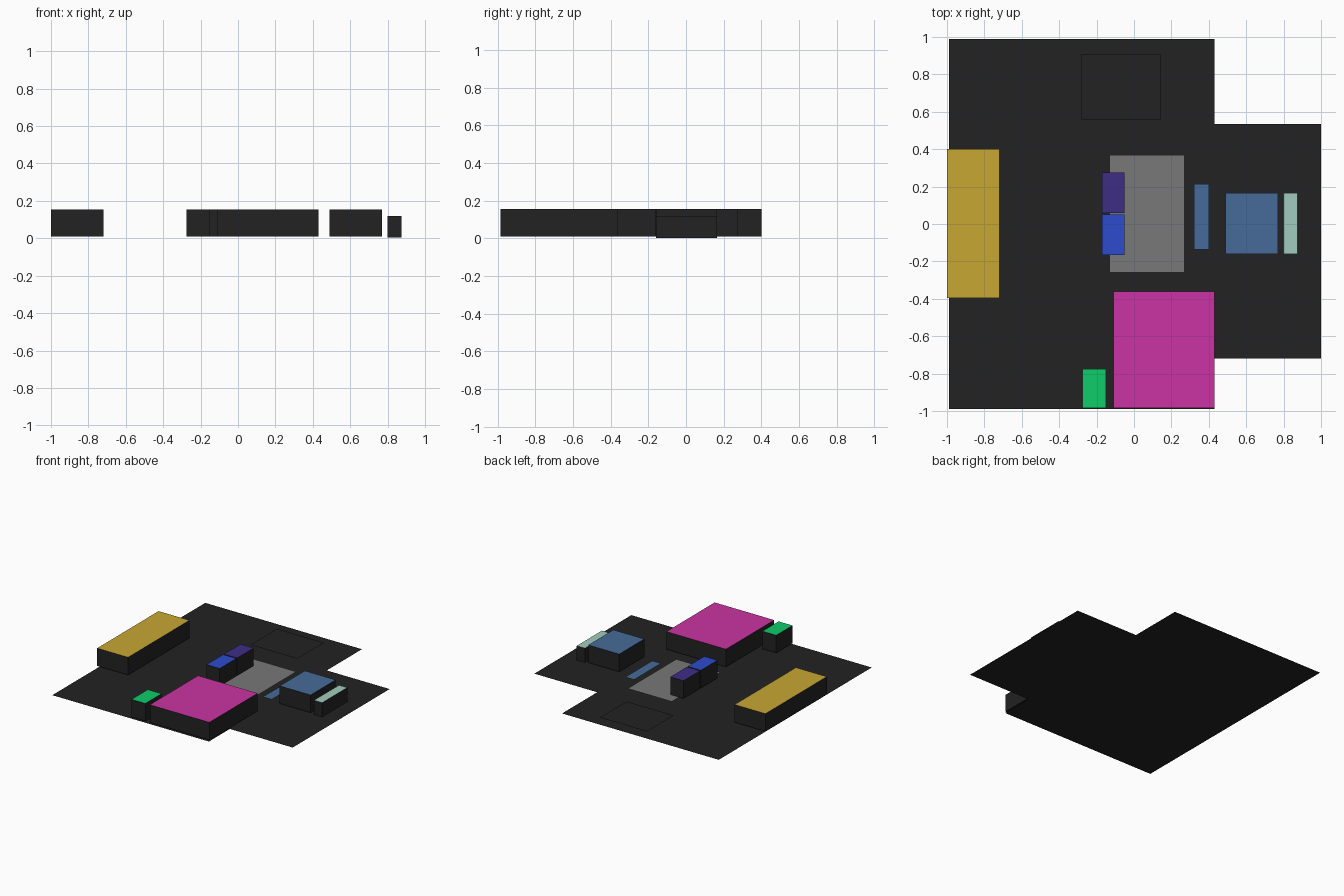
import bpy
import bmesh

cube = bpy.data.objects.get("Cube")
if cube:
    bpy.data.objects.remove(cube, do_unlink=True)


def linear(v):
    v /= 255
    return v / 12.92 if v <= 0.04045 else ((v + 0.055) / 1.055) ** 2.4


def material(name, r, g, b):
    m = bpy.data.materials.new(name)
    m.use_nodes = True
    col = (linear(r), linear(g), linear(b), 1)
    m.diffuse_color = col
    m.node_tree.nodes["Principled BSDF"].inputs["Base Color"].default_value = col
    return m


black = material("black", 34, 34, 34)
yellow = material("mustard yellow", 200, 167, 52)
magenta = material("magenta", 203, 52, 163)
green = material("green", 14, 204, 106)
indigo = material("indigo", 61, 45, 132)
blue = material("blue", 45, 75, 204)
steel = material("steel blue", 70, 107, 152)
mint = material("pale mint", 160, 204, 190)
grey = material("grey", 120, 120, 120)


def finish(name, bm, mats):
    me = bpy.data.meshes.new(name)
    bm.to_mesh(me)
    bm.free()
    for m in mats:
        me.materials.append(m)
    ob = bpy.data.objects.new(name, me)
    bpy.context.collection.objects.link(ob)


def sheet(name, outline, z, mat):
    """Flat sheet facing up."""
    bm = bmesh.new()
    bm.faces.new([bm.verts.new((x, y, z)) for x, y in outline])
    finish(name, bm, [mat])


def rect(x0, x1, y0, y1):
    return [(x0, y0), (x1, y0), (x1, y1), (x0, y1)]


def block(name, x0, x1, y0, y1, z0, z1, top):
    """Black box with a coloured top face."""
    bm = bmesh.new()
    bmesh.ops.create_cube(bm, size=1)
    for v in bm.verts:
        v.co = (x1 if v.co.x > 0 else x0,
                y1 if v.co.y > 0 else y0,
                z1 if v.co.z > 0 else z0)
    bm.normal_update()
    for f in bm.faces:
        f.material_index = 1 if f.normal.z > 0.5 else 0
    finish(name, bm, [black, top])


# Floor: main room with a narrower bay on the left
sheet("floor", [(-0.99, -0.99), (0.43, -0.99), (0.43, -0.72), (1, -0.72),
                (1, 0.535), (0.43, 0.535), (0.43, 0.99), (-0.99, 0.99)], 0, black)

# Thin mats lying just above the floor
sheet("large_rug", rect(-0.13, 0.27, -0.26, 0.37), 0.01, grey)
sheet("narrow_mat", rect(0.32, 0.4, -0.135, 0.215), 0.01, steel)
sheet("back_mat", rect(-0.28, 0.145, 0.56, 0.905), 0.01, black)

# Furniture blocks
LOW, HIGH = 0.01, 0.155
block("sofa", -1, -0.72, -0.395, 0.4, LOW, HIGH, yellow)
block("bed", -0.11, 0.43, -0.985, -0.36, LOW, HIGH, magenta)
block("nightstand", -0.275, -0.15, -0.985, -0.775, LOW, HIGH, green)
block("back_chair", -0.17, -0.05, 0.06, 0.275, LOW, HIGH, indigo)
block("front_chair", -0.17, -0.05, -0.165, 0.05, LOW, HIGH, blue)
block("desk", 0.49, 0.77, -0.16, 0.165, LOW, HIGH, steel)
block("bench", 0.8, 0.875, -0.16, 0.165, 0.003, 0.12, mint)
